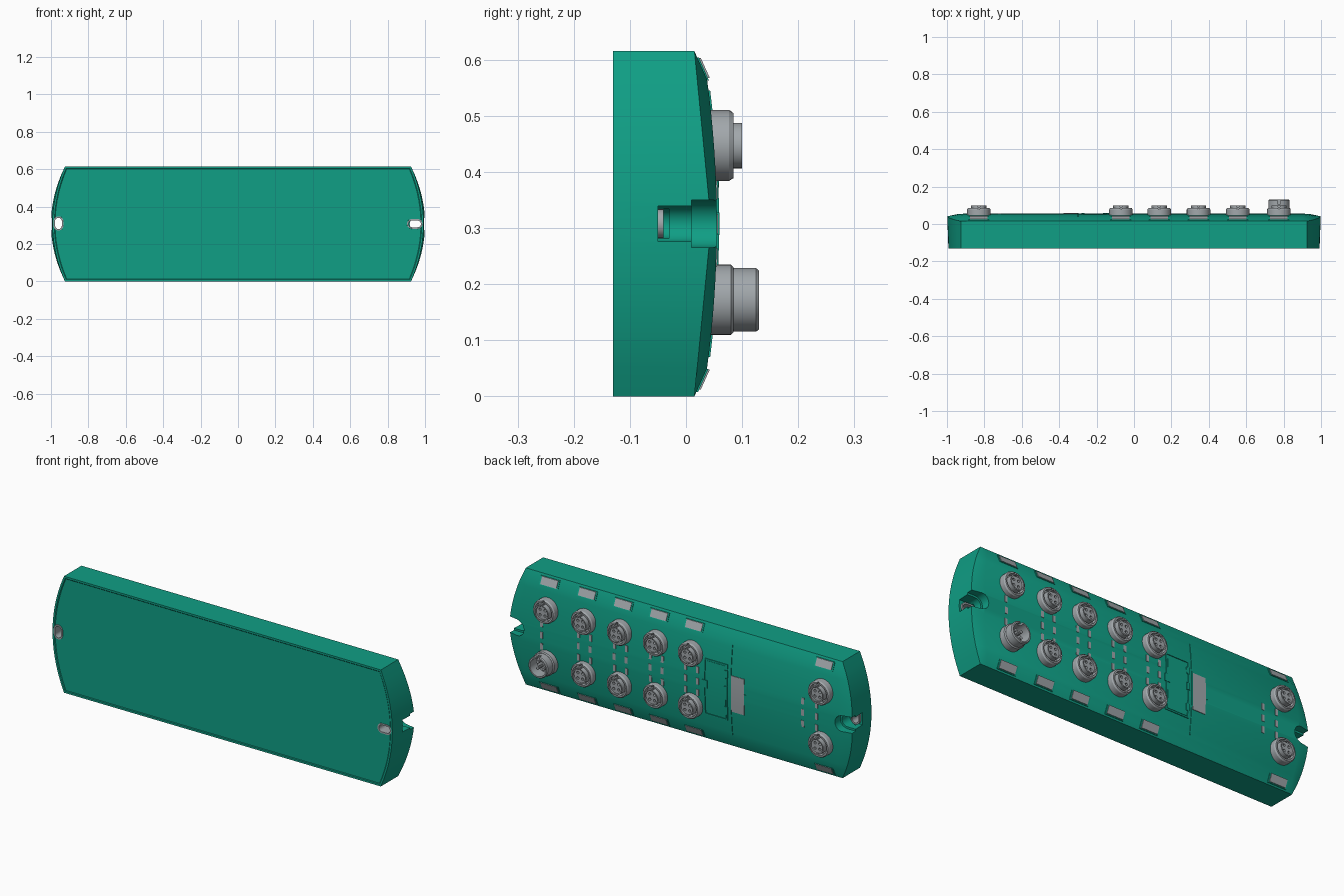
import bpy, bmesh, math
from mathutils import Vector, Matrix

if "Cube" in bpy.data.objects:
    bpy.data.objects.remove(bpy.data.objects["Cube"], do_unlink=True)

H = 0.615
MID = H / 2
HALF = MID - 0.05          # half height of the crowned back, without the bevels
COLUMNS = (0.775, 0.555, 0.345, 0.135, -0.07, -0.83)
ROWS = (0.447, 0.172)


def material(name, rgb):
    m = bpy.data.materials.new(name)
    m.use_nodes = True
    m.diffuse_color = (*rgb, 1)
    node = m.node_tree.nodes["Principled BSDF"]
    node.inputs["Base Color"].default_value = (*rgb, 1)
    node.inputs["Roughness"].default_value = 0.6
    return m


GREEN = material("housing green", (0.005, 0.345, 0.235))
GRAY = material("metal gray", (0.36, 0.39, 0.41))


def finish(bm, name, mat, angle=30):
    bmesh.ops.recalc_face_normals(bm, faces=bm.faces)
    me = bpy.data.meshes.new(name)
    bm.to_mesh(me)
    bm.free()
    me.materials.append(mat)
    for p in me.polygons:
        p.use_smooth = True
    me.set_sharp_from_angle(angle=math.radians(angle))
    ob = bpy.data.objects.new(name, me)
    bpy.context.collection.objects.link(ob)
    return ob


def back_y(z):
    """Depth of the crowned, bevelled back at height z."""
    d = abs(z - MID)
    if d <= HALF:
        return 0.055 - 0.0175 * (d / HALF) ** 2
    return 0.0375 - 0.0225 * (d - HALF) / 0.05


def prism(name, outline, y0, y1, mat=GREEN):
    bm = bmesh.new()
    face = bm.faces.new([bm.verts.new((x, y0, z)) for x, z in outline])
    new = bmesh.ops.extrude_face_region(bm, geom=[face])["geom"]
    bmesh.ops.translate(bm, vec=(0, y1 - y0, 0),
                        verts=[g for g in new if isinstance(g, bmesh.types.BMVert)])
    return finish(bm, name, mat)


def rect(x0, x1, z0, z1):
    return [(x0, z0), (x1, z0), (x1, z1), (x0, z1)]


def stadium(a, b, r, n=12):
    """Outline of a slot with round ends centred on a and b."""
    a, b = Vector(a), Vector(b)
    start = math.atan2(b.y - a.y, b.x - a.x) - math.pi / 2
    pts = []
    for c, turn in ((b, 0), (a, math.pi)):
        for i in range(n + 1):
            t = start + turn + math.pi * i / n
            pts.append((c.x + r * math.cos(t), c.y + r * math.sin(t)))
    return pts


def lathe(name, profile, mat=GRAY, steps=32):
    """Spin (radius, y) points around the y axis."""
    bm = bmesh.new()
    vs = [bm.verts.new((r, y, 0)) for r, y in profile]
    es = [bm.edges.new(p) for p in zip(vs, vs[1:])]
    bmesh.ops.spin(bm, geom=vs + es, cent=(0, 0, 0), axis=(0, 1, 0),
                   angle=2 * math.pi, steps=steps)
    bmesh.ops.remove_doubles(bm, verts=bm.verts, dist=1e-5)
    return finish(bm, name, mat)


def cut(ob, cutters):
    """Subtract the cutters, bake the result and drop the cutters."""
    for c in cutters:
        c.hide_render = True
        m = ob.modifiers.new("cut", "BOOLEAN")
        m.operation, m.solver, m.object = "DIFFERENCE", "EXACT", c
    dg = bpy.context.evaluated_depsgraph_get()
    me = bpy.data.meshes.new_from_object(ob.evaluated_get(dg))
    ob.modifiers.clear()
    ob.data = me
    me.set_sharp_from_angle(angle=math.radians(30))
    for c in cutters:
        bpy.data.objects.remove(c, do_unlink=True)


def panel(name, x0, x1, z0, z1, h, mat, steps=1):
    """Plate standing h above the back, following its crown."""
    bm = bmesh.new()
    rings = []
    for i in range(steps + 1):
        z = z0 + (z1 - z0) * i / steps
        y = back_y(z)
        rings.append([bm.verts.new(p) for p in ((x0, y - 0.008, z), (x1, y - 0.008, z),
                                                (x1, y + h, z), (x0, y + h, z))])
    for a, b in zip(rings, rings[1:]):
        for k in range(4):
            bm.faces.new((a[k], a[k - 1], b[k - 1], b[k]))
    bm.faces.new(rings[0])
    bm.faces.new(rings[-1])
    return finish(bm, name, mat)


# Housing: loft of horizontal sections with bowed ends and a crowned back
bm = bmesh.new()
levels = [0] + [MID - HALF + 2 * HALF * i / 16 for i in range(17)] + [H]
rings = []
for z in levels:
    t = abs(z - MID) / MID
    out = 0.925 + 0.075 * (1 - t * t)
    front = 0.925 + 0.067 * (1 - t * t)
    inner = 0.89 + 0.045 * (1 - t * t)
    edge = 0.015 + 0.03 * (1 - t)
    half = [(front, -0.13), (out, edge), (inner, back_y(z))]
    ring = half + [(-x, y) for x, y in reversed(half)]
    rings.append([bm.verts.new((x, y, z)) for x, y in ring])
front_faces = []
for a, b in zip(rings, rings[1:]):
    for k in range(6):
        f = bm.faces.new((a[k], a[k - 1], b[k - 1], b[k]))
        if k == 0:
            front_faces.append(f)
bm.faces.new(rings[0])
bm.faces.new(rings[-1])
bmesh.ops.recalc_face_normals(bm, faces=bm.faces)
# Slightly sunk cover panel on the front
bmesh.ops.inset_region(bm, faces=front_faces, thickness=0.01, use_even_offset=True)
bmesh.ops.inset_region(bm, faces=front_faces, thickness=0.004, depth=-0.003)
housing = finish(bm, "housing", GREEN, 12)

# Mounting notches at both ends, with slotted metal sleeves
cutters = []
for s, a, b in ((-1, (-0.96, 0.298), (-0.96, 0.322)), (1, (0.93, MID), (0.96, MID))):
    for r, y0, y1 in ((0.042, 0.01, 0.1), (0.032, -0.05, 0.02)):
        cutters.append(prism("notch_cutter", stadium((s * 0.95, MID), (s * 1.1, MID), r), y0, y1))
    cutters.append(prism("slot_cutter", stadium(a, b, 0.0262), -0.2, -0.03))
    sleeve = prism("mounting_sleeve", stadium(a, b, 0.026), -0.129, -0.04, GRAY)
    cut(sleeve, [prism("sleeve_cutter", stadium(a, b, 0.018), -0.2, 0)])
cut(housing, cutters)

# Socket: outer collar, ring gap and raised insert with contact holes
socket = lathe("socket", [(0, 0.03), (0.063, 0.03), (0.063, 0.077), (0.058, 0.085),
                          (0.05, 0.085), (0.05, 0.06), (0.041, 0.06), (0.041, 0.1),
                          (0.035, 0.1), (0.035, 0.09), (0, 0.09)])
holes = [prism("hole_cutter", rect(-0.006, 0.006, 0.033, 0.06), 0.07, 0.2)]
for i in range(4):
    t = math.pi * (i + 0.5) / 2
    c = (0.02 * math.cos(t), 0.02 * math.sin(t))
    holes.append(prism("hole_cutter", stadium(c, (c[0] + 0.0001, c[1]), 0.007, 6), 0.07, 0.2))
cut(socket, holes)
places = [(x, z) for x in COLUMNS for z in ROWS]
places.remove((COLUMNS[0], ROWS[1]))
for i, (x, z) in enumerate(places):
    ob = socket if i == 0 else bpy.data.objects.new("socket", socket.data)
    if i:
        bpy.context.collection.objects.link(ob)
    ob.location = (x, 0, z)

# Plug: taller open sleeve with keyway and pins
plug = lathe("plug", [(0, 0.03), (0.063, 0.03), (0.063, 0.08), (0.058, 0.085), (0.057, 0.085),
                      (0.057, 0.125), (0.053, 0.13), (0.046, 0.13), (0.046, 0.07), (0, 0.07)])
cut(plug, [prism("keyway_cutter", rect(-0.008, 0.008, 0.03, 0.08), 0.108, 0.2)])
plug.location = (COLUMNS[0], 0, ROWS[1])
for i in range(4):
    t = math.pi * (i + 0.5) / 2
    pin = lathe("plug_pin", [(0, 0.06), (0.007, 0.06), (0.007, 0.108), (0, 0.112)], steps=10)
    pin.location = (COLUMNS[0] + 0.022 * math.cos(t), 0, ROWS[1] + 0.022 * math.sin(t))

# Label plates on both long bevels
for x in COLUMNS:
    for z0, z1 in ((0.012, 0.048), (H - 0.048, H - 0.012)):
        panel("label_holder", x - 0.055, x + 0.055, z0 - 0.004, z1 + 0.001, 0.003, GREEN)
        panel("label_plate", x - 0.047, x + 0.047, z0, z1, 0.006, GRAY)

# Indicator windows between the socket rows
for i, x in enumerate(COLUMNS):
    offsets = {0: (0.03,), 5: (0.03, 0.11)}.get(i, (-0.035, 0.035))
    for dx in offsets:
        for z in (MID - 0.06, MID, MID + 0.06):
            panel("indicator", x + dx - 0.008, x + dx + 0.008, z - 0.017, z + 0.017, 0.002, GRAY)

# Service door with frame, latch and hinges
panel("door", -0.27, -0.155, 0.155, 0.43, 0.002, GREEN, 8)
for x in (-0.28, -0.15):
    panel("door_frame_side", x, x + 0.006, 0.145, 0.44, 0.004, GREEN, 8)
for z in (0.145, 0.434):
    panel("door_frame_end", -0.28, -0.144, z, z + 0.006, 0.004, GREEN)
for z in (0.2, MID, 0.39):
    panel("door_hinge", -0.282, -0.264, z - 0.018, z + 0.018, 0.005, GREEN)
panel("door_latch", -0.165, -0.135, MID - 0.02, MID + 0.02, 0.005, GREEN)

# Dividing ridge and the plate beside it
panel("divider_ridge", -0.302, -0.296, 0.07, 0.545, 0.003, GREEN, 12)
panel("type_plate", -0.378, -0.303, 0.2, 0.39, 0.003, GRAY, 6)
panel("type_plate_tab", -0.39, -0.378, 0.28, 0.31, 0.002, GREEN)
